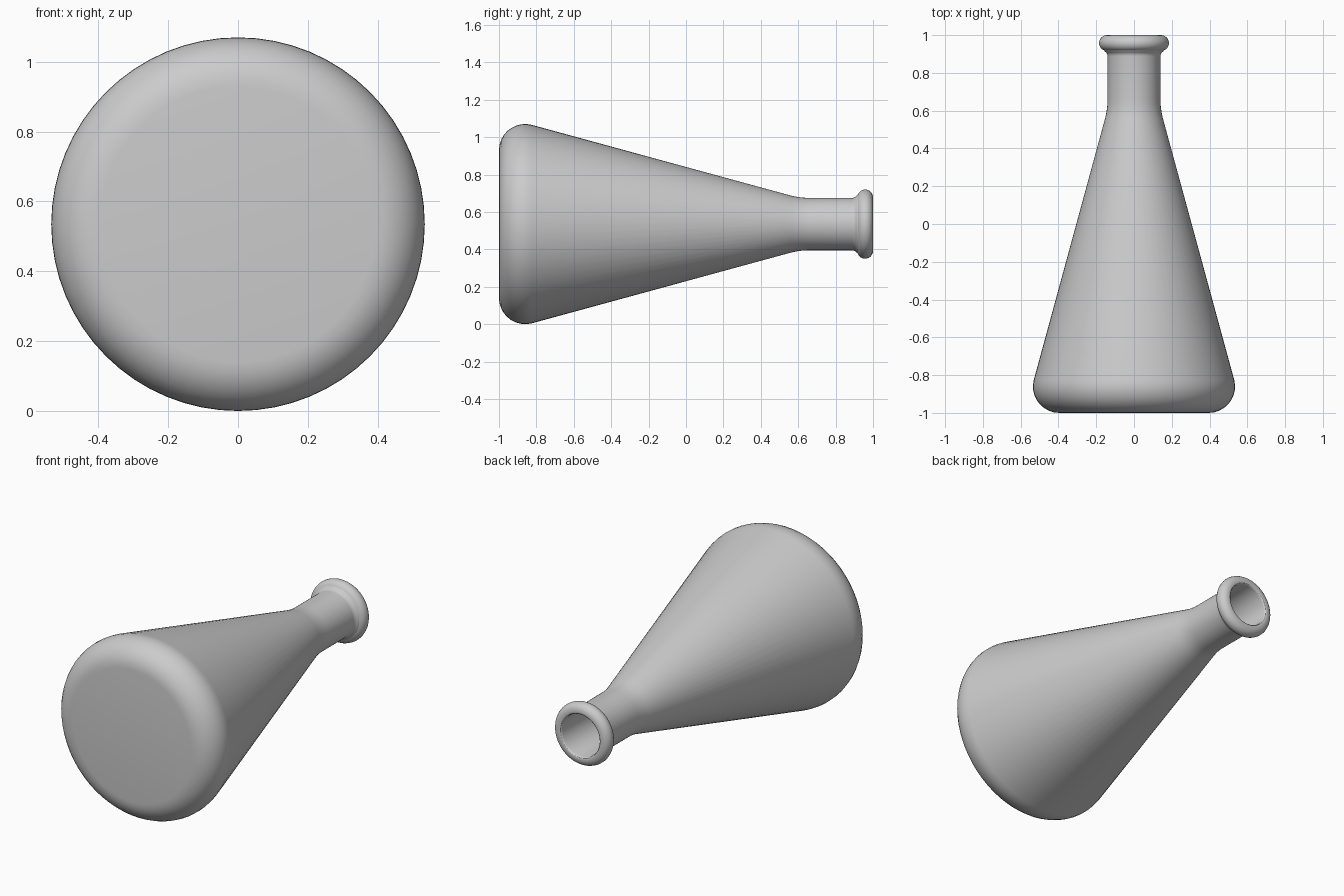
import bpy, bmesh
from math import sin, cos, radians, pi

if "Cube" in bpy.data.objects:
    bpy.data.objects.remove(bpy.data.objects["Cube"])

AXIS_Z = 0.535   # height of the flask's axis when lying on its side
SEGMENTS = 64
WALL = 0.015


def arc(r, y, radius, start, end, steps):
    """Points (radius from axis, y) along a circular arc, angles in degrees."""
    angles = [radians(start + (end - start) * i / steps) for i in range(steps + 1)]
    return [(r + radius * cos(a), y + radius * sin(a)) for a in angles]


def shell(offset):
    """Base corner, cone and shoulder, moved inward by offset."""
    return (arc(0.395, -0.86, 0.14 - offset, -90, 15, 9)
            + arc(0.54, 0.66, 0.40 + offset, 195, 180, 5))


def lathe(name, profile):
    """Revolve a profile around the lying axis; points at radius 0 become poles."""
    bm = bmesh.new()
    rings = []
    for r, y in profile:
        n = 1 if r == 0 else SEGMENTS
        rings.append([bm.verts.new((r * cos(2 * pi * i / n), y,
                                    AXIS_Z + r * sin(2 * pi * i / n))) for i in range(n)])
    for a, b in zip(rings, rings[1:]):
        if len(a) == 1 or len(b) == 1:
            bm.faces.new(a if len(b) == 1 else b)
            continue
        for i in range(SEGMENTS):
            j = (i + 1) % SEGMENTS
            bm.faces.new((a[i], a[j], b[j], b[i]))
    bmesh.ops.recalc_face_normals(bm, faces=bm.faces[:])
    mesh = bpy.data.meshes.new(name)
    bm.to_mesh(mesh)
    bm.free()
    obj = bpy.data.objects.new(name, mesh)
    bpy.context.collection.objects.link(obj)
    return obj


# Outer wall: base, cone, neck and rolled lip
outer = [(0, -1)] + shell(0)
outer += arc(0.17, 0.888, 0.03, 180, 120, 4)     # flare under the lip
outer += arc(0.143, 0.958, 0.042, -70, 90, 10)   # rolled bead

# Inner wall: from the mouth back to the inside of the base
inner = arc(0.137, 0.988, 0.012, 90, 180, 3) + shell(WALL)[::-1] + [(0, -1 + WALL)]

flask = lathe("conical_flask", outer + inner)

# Smooth shading with sharp edges kept
bpy.context.view_layer.objects.active = flask
flask.select_set(True)
bpy.ops.object.shade_smooth_by_angle(angle=radians(30))
